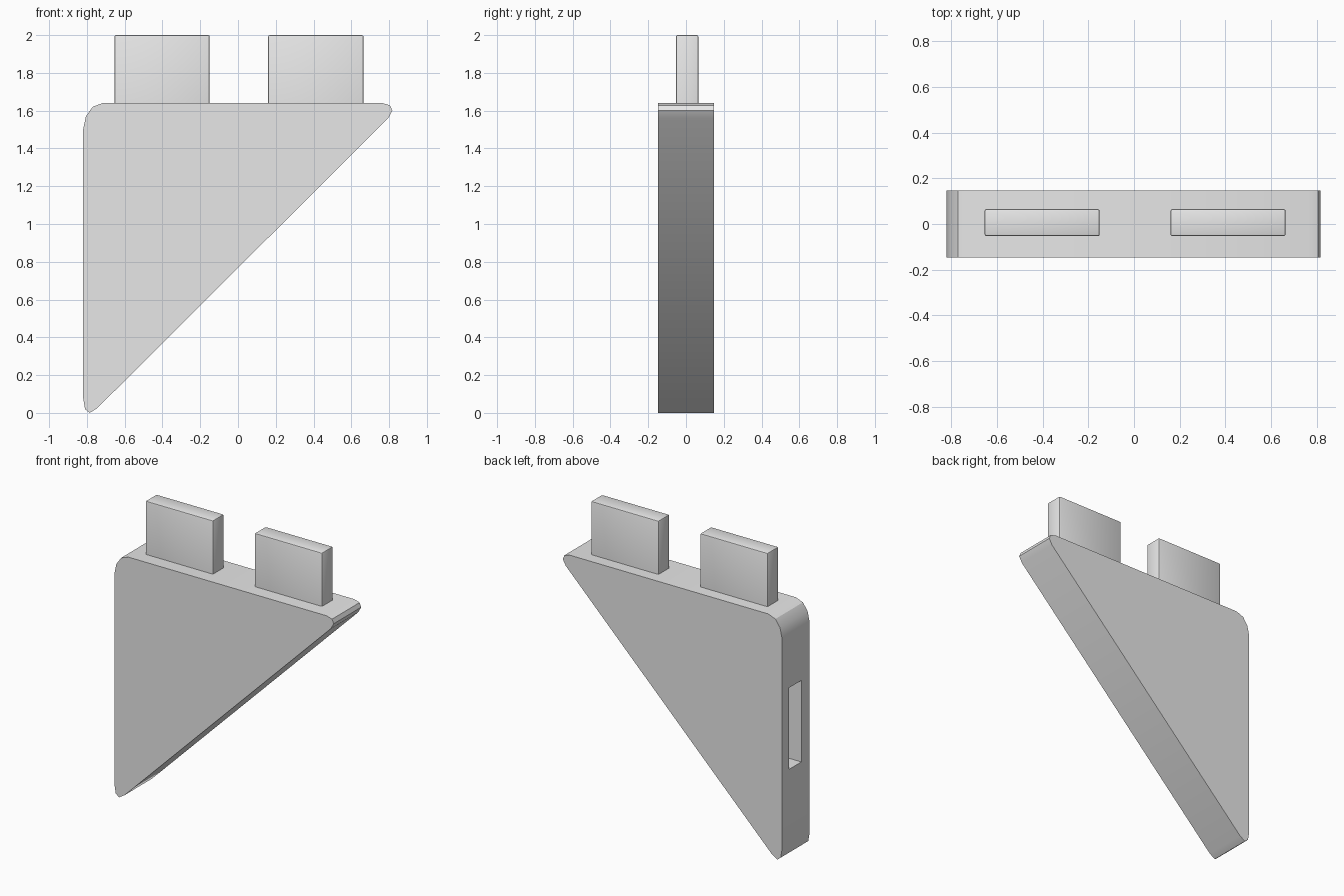
import bpy
import bmesh
from mathutils import Matrix

default_cube = bpy.data.objects.get("Cube")
if default_cube:
    bpy.data.objects.remove(default_cube, do_unlink=True)

# Single plain grey
grey = bpy.data.materials.new("plain_grey")
grey.use_nodes = True
colour = (0.8, 0.8, 0.8, 1)
grey.diffuse_color = colour
grey.node_tree.nodes["Principled BSDF"].inputs["Base Color"].default_value = colour

HALF_DEPTH = 0.147
TAB_Y = 0.006


def add_object(name, bm):
    bmesh.ops.recalc_face_normals(bm, faces=bm.faces)
    mesh = bpy.data.meshes.new(name)
    bm.to_mesh(mesh)
    bm.free()
    mesh.materials.append(grey)
    obj = bpy.data.objects.new(name, mesh)
    bpy.context.collection.objects.link(obj)
    return obj


def box(name, centre, size, bevel=0.0):
    """Box, optionally with all edges except the bottom ones bevelled."""
    bm = bmesh.new()
    bmesh.ops.create_cube(bm, size=1, matrix=Matrix.Translation(centre) @ Matrix.Diagonal((*size, 1)))
    if bevel:
        edges = [e for e in bm.edges if max(v.co.z for v in e.verts) > centre[2]]
        bmesh.ops.bevel(bm, geom=edges, offset=bevel, segments=2, profile=0.5, affect='EDGES')
    return add_object(name, bm)


def select_only(obj):
    bpy.ops.object.select_all(action='DESELECT')
    obj.select_set(True)
    bpy.context.view_layer.objects.active = obj


def smooth(obj):
    select_only(obj)
    bpy.ops.object.shade_smooth_by_angle()


# Triangular body: rounded profile extruded through its depth
profile = [
    (-0.82, 1.50), (-0.805, 1.57), (-0.77, 1.62), (-0.717, 1.64),
    (0.765, 1.64), (0.805, 1.628), (0.817, 1.60), (0.795, 1.56),
    (-0.745, 0.025), (-0.785, 0.0), (-0.81, 0.02), (-0.82, 0.08),
]
bm = bmesh.new()
face = bm.faces.new([bm.verts.new((x, -HALF_DEPTH, z)) for x, z in profile])
extruded = bmesh.ops.extrude_face_region(bm, geom=[face])["geom"]
bmesh.ops.translate(bm, vec=(0, 2 * HALF_DEPTH, 0),
                    verts=[v for v in extruded if isinstance(v, bmesh.types.BMVert)])
body = add_object("triangle_body", bm)

# Socket cut into the upright side
cutter = box("socket_cutter", (-0.82, TAB_Y, 0.865), (0.8, 0.13, 0.55))
cutter.hide_render = True
cut = body.modifiers.new("socket", 'BOOLEAN')
cut.operation = 'DIFFERENCE'
cut.solver = 'EXACT'
cut.object = cutter
select_only(body)
bpy.ops.object.modifier_apply(modifier=cut.name)
bpy.data.objects.remove(cutter, do_unlink=True)
smooth(body)

# Two connector tabs standing on the top edge
for side, x in (("right", -0.402), ("left", 0.412)):
    smooth(box(f"{side}_tab", (x, TAB_Y, 1.81), (0.504, 0.118, 0.38), bevel=0.008))
